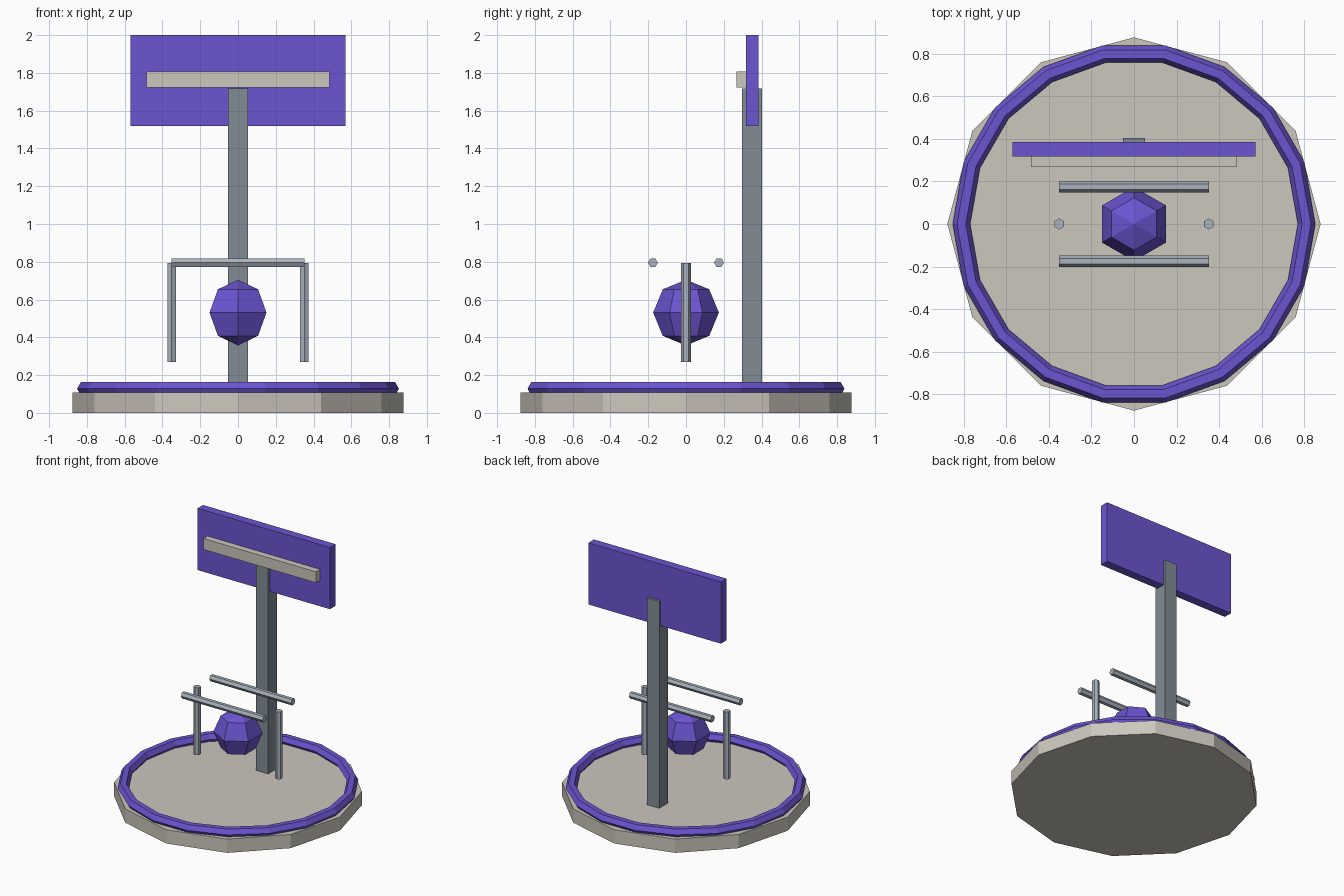
import bpy
from math import pi

if "Cube" in bpy.data.objects:
    bpy.data.objects.remove(bpy.data.objects["Cube"])


def material(name, rgb):
    m = bpy.data.materials.new(name)
    m.use_nodes = True
    m.diffuse_color = (*rgb, 1)
    m.node_tree.nodes["Principled BSDF"].inputs["Base Color"].default_value = (*rgb, 1)
    return m


purple = material("purple", (0.15, 0.09, 0.64))
stone = material("warm grey stone", (0.60, 0.57, 0.51))
slate = material("slate grey", (0.22, 0.26, 0.30))
steel = material("light steel", (0.40, 0.45, 0.51))


def finish(name, mat):
    ob = bpy.context.object
    ob.name = ob.data.name = name
    ob.data.materials.append(mat)
    return ob


def box(name, mat, half_width, y, z):
    """Box centred on x, spanning the y and z ranges."""
    bpy.ops.mesh.primitive_cube_add(size=1, location=(0, sum(y) / 2, sum(z) / 2))
    ob = finish(name, mat)
    ob.scale = (half_width * 2, y[1] - y[0], z[1] - z[0])
    bpy.ops.object.transform_apply(location=False, rotation=False, scale=True)


def cylinder(name, mat, sides, radius, length, location, tilt=0):
    bpy.ops.mesh.primitive_cylinder_add(vertices=sides, radius=radius, depth=length,
                                        location=location, rotation=(0, tilt, 0))
    finish(name, mat)


# Round base with its raised rim
cylinder("base", stone, 12, 0.877, 0.107, (0, 0, 0.0535))
bpy.ops.mesh.primitive_torus_add(major_segments=18, minor_segments=6, major_radius=0.811,
                                 minor_radius=0.041, location=(0, 0, 0.128))
finish("base_rim", purple)

# Sign on its post
box("post", slate, 0.052, (0.297, 0.403), (0.1, 1.717))
box("sign_board", purple, 0.57, (0.317, 0.385), (1.52, 2.0))
box("sign_bar", stone, 0.485, (0.267, 0.35), (1.722, 1.807))

# Faceted ball
bpy.ops.mesh.primitive_uv_sphere_add(segments=6, ring_count=4, radius=0.174,
                                     location=(0, 0, 0.531))
finish("ball", purple)

# Rails around the ball
for side, s in (("left", 1), ("right", -1)):
    cylinder(side + "_upright", steel, 6, 0.026, 0.524, (s * 0.352, 0, 0.532))
for side, s in (("front", -1), ("back", 1)):
    cylinder(side + "_rail", steel, 6, 0.026, 0.704, (0, s * 0.175, 0.795), pi / 2)
